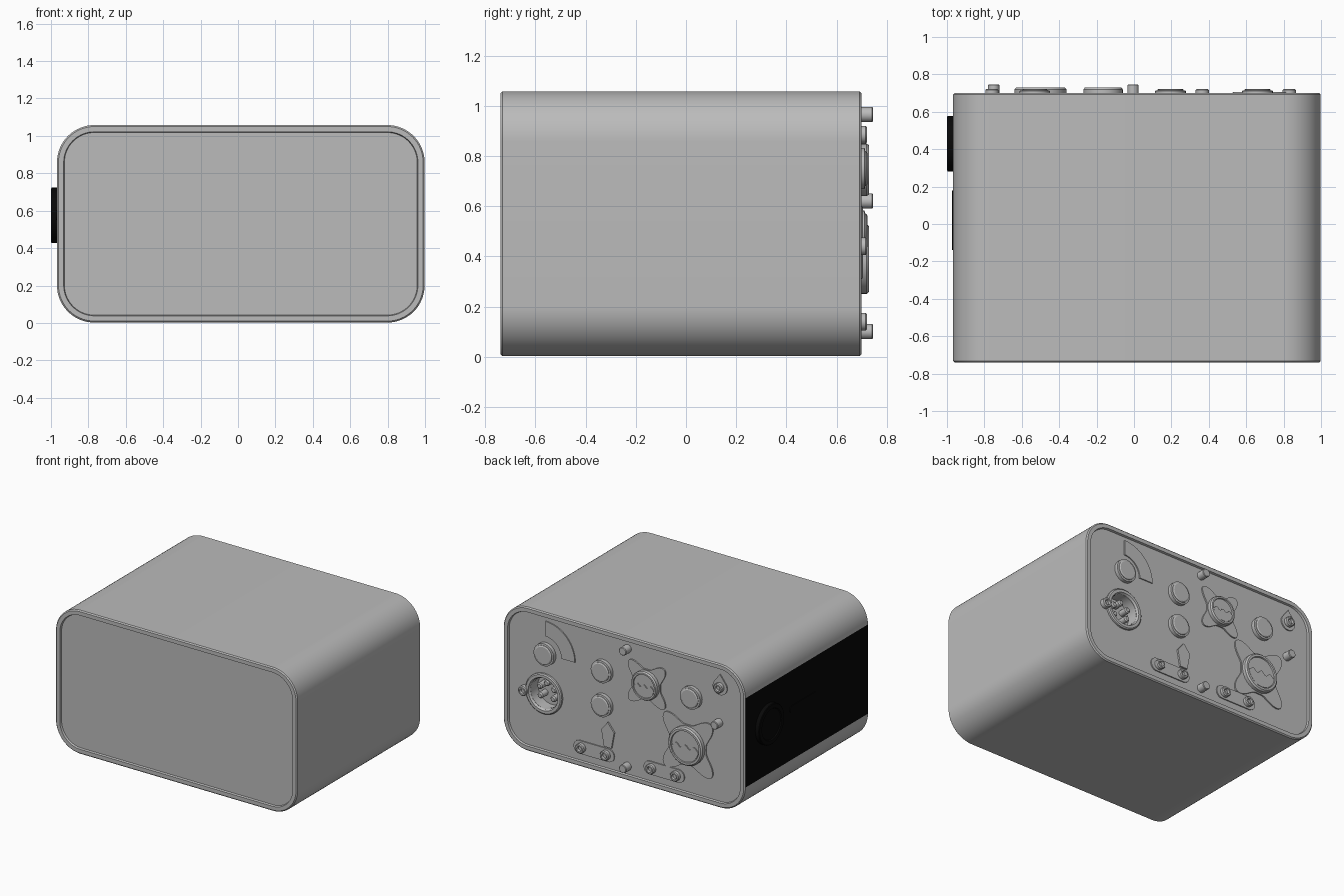
import bpy, bmesh
from math import sin, cos, pi, radians

old = bpy.data.objects.get("Cube")
if old:
    bpy.data.objects.remove(old, do_unlink=True)


def material(name, value):
    m = bpy.data.materials.new(name)
    m.use_nodes = True
    color = (value, value, value, 1)
    m.diffuse_color = color
    m.node_tree.nodes["Principled BSDF"].inputs["Base Color"].default_value = color
    return m


GREY = material("housing grey", 0.5)
BLACK = material("label black", 0.0025)
PANEL = 0.685   # depth of the recessed rear panel
parts = []


# ---- outlines in the x-z plane ----
def arc(r, start=0, end=360, n=32, cx=0, cz=0):
    steps = n if end - start == 360 else n + 1
    angles = [radians(start + (end - start) * i / n) for i in range(steps)]
    return [(cx + r * cos(a), cz + r * sin(a)) for a in angles]


def rounded_rect(w, h, r, n=16):
    pts = []
    for i, (sx, sz) in enumerate([(1, 1), (-1, 1), (-1, -1), (1, -1)]):
        pts += arc(r, 90 * i, 90 * i + 90, n, sx * (w - r), sz * (h - r))
    return pts


def lobed(r, tip):
    out = []
    for i in range(96):
        a = 2 * pi * i / 96
        d = r + tip * sin(2 * a) ** 4
        out.append((d * cos(a), d * sin(a)))
    return out


def loft(name, rings, x=0, z=0, mat=GREY):
    """Skin a stack of (y, outline) rings and cap both ends."""
    bm = bmesh.new()
    loops = [[bm.verts.new((px, y, pz)) for px, pz in pts] for y, pts in rings]
    for a, b in zip(loops, loops[1:]):
        for i in range(len(a)):
            j = (i + 1) % len(a)
            bm.faces.new((a[i], a[j], b[j], b[i]))
    bm.faces.new(loops[0])
    bm.faces.new(loops[-1])
    bmesh.ops.recalc_face_normals(bm, faces=bm.faces)
    mesh = bpy.data.meshes.new(name)
    bm.to_mesh(mesh)
    bm.free()
    mesh.materials.append(mat)
    ob = bpy.data.objects.new(name, mesh)
    ob.location = (x, 0, z)
    bpy.context.collection.objects.link(ob)
    parts.append(ob)
    return ob


def turned(name, profile, x, z, mat=GREY):
    return loft(name, [(y, arc(r)) for y, r in profile], x, z, mat)


def plate(name, pts, x, z, thick=0.008):
    return loft(name, [(PANEL - 0.003, pts), (PANEL + thick, pts)], x, z)


# ---- housing with recessed end panels ----
def shell(inset):
    return rounded_rect(0.983 - inset, 0.528 - inset, 0.2 - inset)


housing = loft("housing", [
    (-0.725, shell(0.04)), (-0.74, shell(0.036)), (-0.74, shell(0.008)),
    (-0.732, shell(0)), (0.692, shell(0)), (0.70, shell(0.008)),
    (0.70, shell(0.036)), (PANEL, shell(0.04))], 0.015, 0.53)

# Socket hole
SOCKET = (0.67, 0.455)
cutter = turned("socket_cutter", [(0.60, 0.115), (0.80, 0.115)], *SOCKET)
cutter.hide_render = True
cut = housing.modifiers.new("socket_hole", "BOOLEAN")
cut.operation = "DIFFERENCE"
cut.object = cutter
bpy.context.view_layer.objects.active = housing
bpy.ops.object.modifier_apply(modifier=cut.name)
parts.remove(cutter)
bpy.data.objects.remove(cutter, do_unlink=True)

# Black flat on the right side
housing.data.materials.append(BLACK)
for f in housing.data.polygons:
    if f.normal.x < -0.9999 and f.area > 0.1:
        f.material_index = 1

# ---- socket rim and pins ----
turned("socket_rim", [(PANEL, 0.112), (0.655, 0.112), (0.655, 0.148), (0.698, 0.148),
                      (0.705, 0.14), (0.705, 0.12), (0.69, 0.112)], *SOCKET)
# remove the rim's end caps so the hole stays open
bm = bmesh.new()
rim = parts[-1].data
bm.from_mesh(rim)
bmesh.ops.delete(bm, geom=[f for f in bm.faces if len(f.verts) > 4], context="FACES_ONLY")
bm.to_mesh(rim)
bm.free()
for px, pz in arc(0.065, -36, 216, 4, *SOCKET):
    turned("socket_pin", [(0.598, 0.022), (0.66, 0.022), (0.668, 0.014)], px, pz)

# ---- push buttons ----
for x, z in [(0.66, 0.75), (0.195, 0.75), (0.195, 0.50), (-0.53, 0.75)]:
    turned("button", [(PANEL - 0.003, 0.082), (0.712, 0.082), (0.714, 0.07),
                      (0.718, 0.07), (0.723, 0.062)], x, z)

# Dial scale around the first button
plate("dial_scale", arc(0.24, 0, 90, 20)[::1] and
      [(-px, pz) for px, pz in arc(0.24, 0, 90, 20) + arc(0.13, 0, 90, 20)[::-1]],
      0.66, 0.75)

# ---- large connectors on lobed flanges ----
for x, z, r in [(-0.165, 0.745, 0.105), (-0.50, 0.39, 0.14)]:
    plate("connector_flange", lobed(r * 1.06, r * 0.88), x, z, 0.01)
    turned("connector_ring", [(PANEL, r), (0.72, r), (0.73, r * 0.93),
                              (0.73, r * 0.82), (0.72, r * 0.8)], x, z)
    q = r * 0.78
    wave = [(q * t / 12, 0.12 * q * cos(t * pi / 4)) for t in range(11, -12, -1)]
    half = arc(q, 185, 355, 24) + wave
    loft("connector_key", [(0.718, half), (0.727, half)], x, z)

# ---- small screws, their backing plates and the marker ----
for x in (0.265, -0.305):
    plate("screw_plate", rounded_rect(0.165, 0.048, 0.047, 8), x, 0.14)
drop = arc(0.058, -30, 210, 24) + [(-0.035, -0.05), (0, -0.06), (0.035, -0.05)]
drop = arc(0.058, 150, 390, 24) + [(0, 0.095)]
plate("ground_plate", drop, -0.76, 0.885)
for x, z in [(0.365, 0.14), (0.165, 0.14), (-0.205, 0.14), (-0.405, 0.14),
             (0.83, 0.44), (-0.76, 0.885)]:
    turned("screw", [(PANEL - 0.003, 0.035), (0.716, 0.035), (0.722, 0.029),
                     (0.722, 0.019), (0.705, 0.017)], x, z)
plate("pointer_marker", [(0, 0.095), (-0.052, 0.03), (-0.03, -0.09),
                         (0.03, -0.09), (0.052, 0.03)], 0.15, 0.29, 0.012)

# ---- panel bolts ----
for x, z in [(-0.005, 0.965), (-0.005, 0.10), (-0.75, 0.62)]:
    turned("panel_bolt", [(PANEL - 0.003, 0.03), (0.742, 0.03), (0.746, 0.026)], x, z)

# ---- black knob and bar on the right side ----
knob = turned("side_knob", [(0.96, 0.148), (0.996, 0.148), (1.0, 0.143),
                            (1.0, 0.115), (0.993, 0.11)], 0, 0.575, BLACK)
bar_shape = rounded_rect(0.16, 0.025, 0.024, 6)
bar = loft("side_bar", [(0.96, bar_shape), (0.973, bar_shape)], 0, 0.575, BLACK)
for ob, y in [(knob, 0.43), (bar, 0.02)]:
    ob.rotation_euler.z = pi / 2
    ob.location.y = y

# ---- smooth the curved walls, keep edges crisp ----
bpy.ops.object.select_all(action="DESELECT")
for ob in parts:
    ob.select_set(True)
bpy.context.view_layer.objects.active = housing
bpy.ops.object.shade_smooth_by_angle(angle=radians(30))
